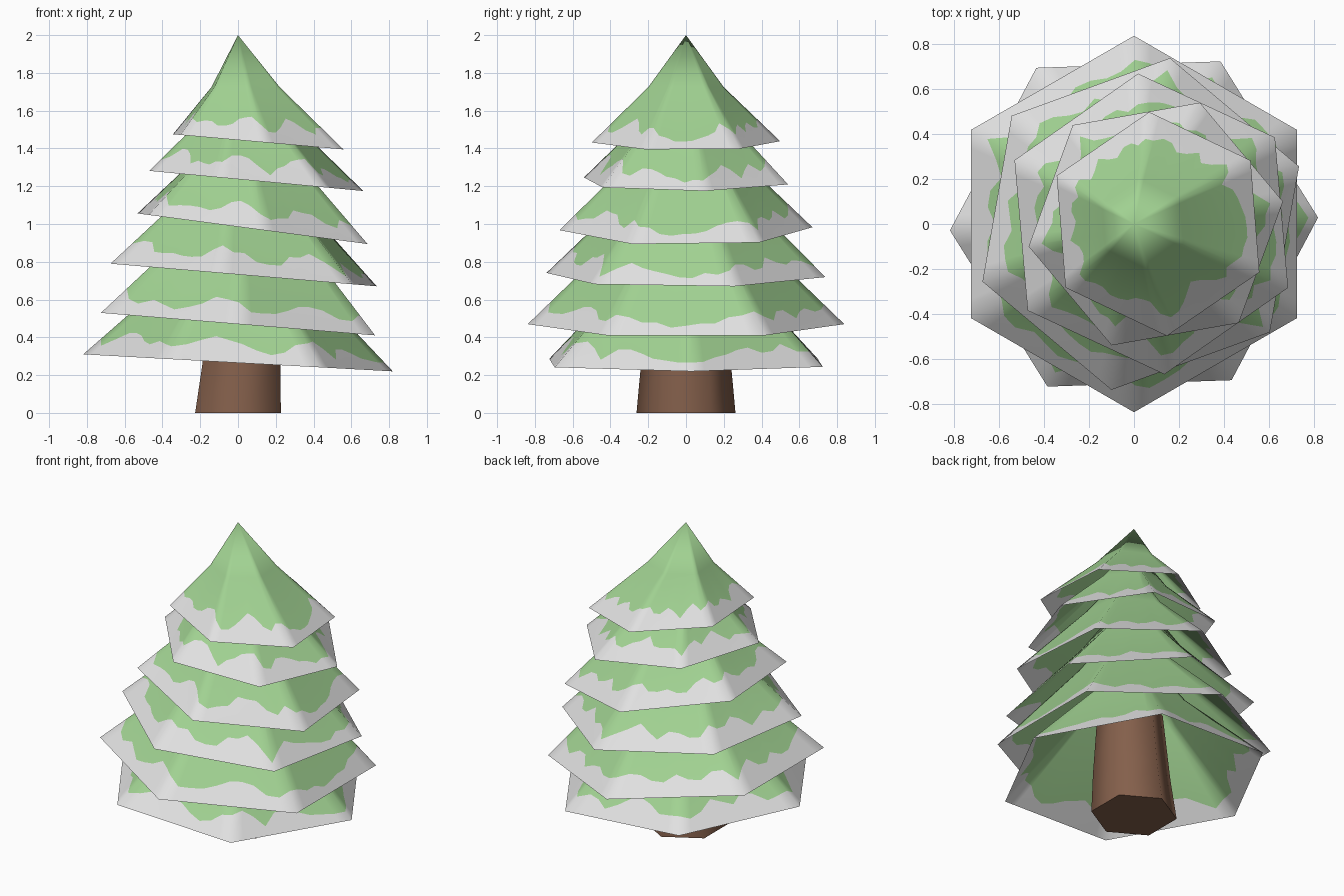
import bpy, math, random

if "Cube" in bpy.data.objects:
    bpy.data.objects.remove(bpy.data.objects["Cube"])

random.seed(4)


def material(name, rgb):
    m = bpy.data.materials.new(name)
    m.diffuse_color = (*rgb, 1)
    m.use_nodes = True
    m.node_tree.nodes["Principled BSDF"].inputs["Base Color"].default_value = m.diffuse_color
    return m


GREEN = material("pine_green", (0.36, 0.65, 0.29))
SNOW = material("snow_white", (0.76, 0.76, 0.76))
BARK = material("bark_brown", (0.23, 0.115, 0.07))


def make_object(name, verts, faces, mats, indices, smooth):
    mesh = bpy.data.meshes.new(name)
    mesh.from_pydata(verts, [], faces)
    for m in mats:
        mesh.materials.append(m)
    for p, i, s in zip(mesh.polygons, indices, smooth):
        p.material_index = i
        p.use_smooth = s
    ob = bpy.data.objects.new(name, mesh)
    bpy.context.collection.objects.link(ob)
    return ob


def hexagon_point(radius, rot, k, per_side):
    # point k on the outline of a hexagon with subdivided sides
    side, step = divmod(k, per_side)
    a = math.radians(rot + 60 * side)
    b = a + math.radians(60)
    t = step / per_side
    return (radius * (math.cos(a) * (1 - t) + math.cos(b) * t),
            radius * (math.sin(a) * (1 - t) + math.sin(b) * t))


# snow height above the rim, every 10 degrees from +x
SNOW_EDGE = [.05, .06, .09, .13, .06, .12, .07, .12, .06, .11, .13, .07,
             .10, .05, .12, .08, .13, .06, .09, .05, .11, .13, .06, .08,
             .06, .09, .135, .12, .05, .08, .13, .14, .05, .12, .08, .05]


def snow_height(deg):
    i = math.floor(deg / 10)
    t = deg / 10 - i
    return SNOW_EDGE[i % 36] * (1 - t) + SNOW_EDGE[(i + 1) % 36] * t


def branch_tier(name, cx, cz, radius, rot, slope, ring_x, top_x):
    per = 10
    n = 6 * per
    ring_z = cz + 0.58 * radius
    rim, edge, ring = [], [], []
    for k in range(n):
        x, y = hexagon_point(radius, rot, k, per)
        p = (cx + x, y, cz + slope * x)
        q = (ring_x + 0.4 * x, 0.4 * y, ring_z)
        # the snow edge lies on the slope between rim and ring
        h = snow_height(rot + 360 * k / n) + random.uniform(-.012, .012)
        f = h / (q[2] - p[2])
        rim.append(p)
        ring.append(q)
        edge.append(tuple(a + (b - a) * f for a, b in zip(p, q)))
    verts = rim + edge + ring + [(top_x, 0, cz + 1.13 * radius)]
    faces, idx = [], []
    for k in range(n):
        j = (k + 1) % n
        faces += [(k, j, n + j, n + k),
                  (n + k, n + j, 2 * n + j, 2 * n + k),
                  (2 * n + k, 2 * n + j, 3 * n)]
        idx += [1, 0, 0]
    return make_object(name, verts, faces, [GREEN, SNOW], idx, [True] * len(faces))


# six leaning branch tiers: centre x, rim z, radius, rotation, lean, ring x, tip x
TIERS = [
    (0.00, 0.265, 0.82, 2, -0.055, 0.00, 0.0),
    (0.00, 0.470, 0.838, 30, -0.082, 0.02, 0.0),
    (0.03, 0.730, 0.75, 20, -0.085, 0.01, 0.0),
    (0.077, 0.975, 0.672, 35, -0.133, 0.04, 0.02),
    (0.097, 1.228, 0.575, 10, -0.094, 0.04, 0.02),
    (0.107, 1.435, 0.50, 34.5, -0.089, 0.04, 0.0),
]
for i, tier in enumerate(TIERS):
    branch_tier(f"branch_tier_{i + 1}", *tier)

# six-sided tapering trunk
verts = []
for r, cx, z in ((0.262, 0.0, 0.0), (0.238, 0.018, 0.26), (0.20, 0.03, 0.7)):
    for k in range(6):
        x, y = hexagon_point(r, 30, k, 1)
        verts.append((cx + x, y, z))
faces = [(6 * l + k, 6 * l + (k + 1) % 6, 6 * l + 6 + (k + 1) % 6, 6 * l + 6 + k)
         for l in range(2) for k in range(6)]
faces.append(tuple(reversed(range(6))))
make_object("trunk", verts, faces, [BARK], [0] * 13, [True] * 12 + [False])
